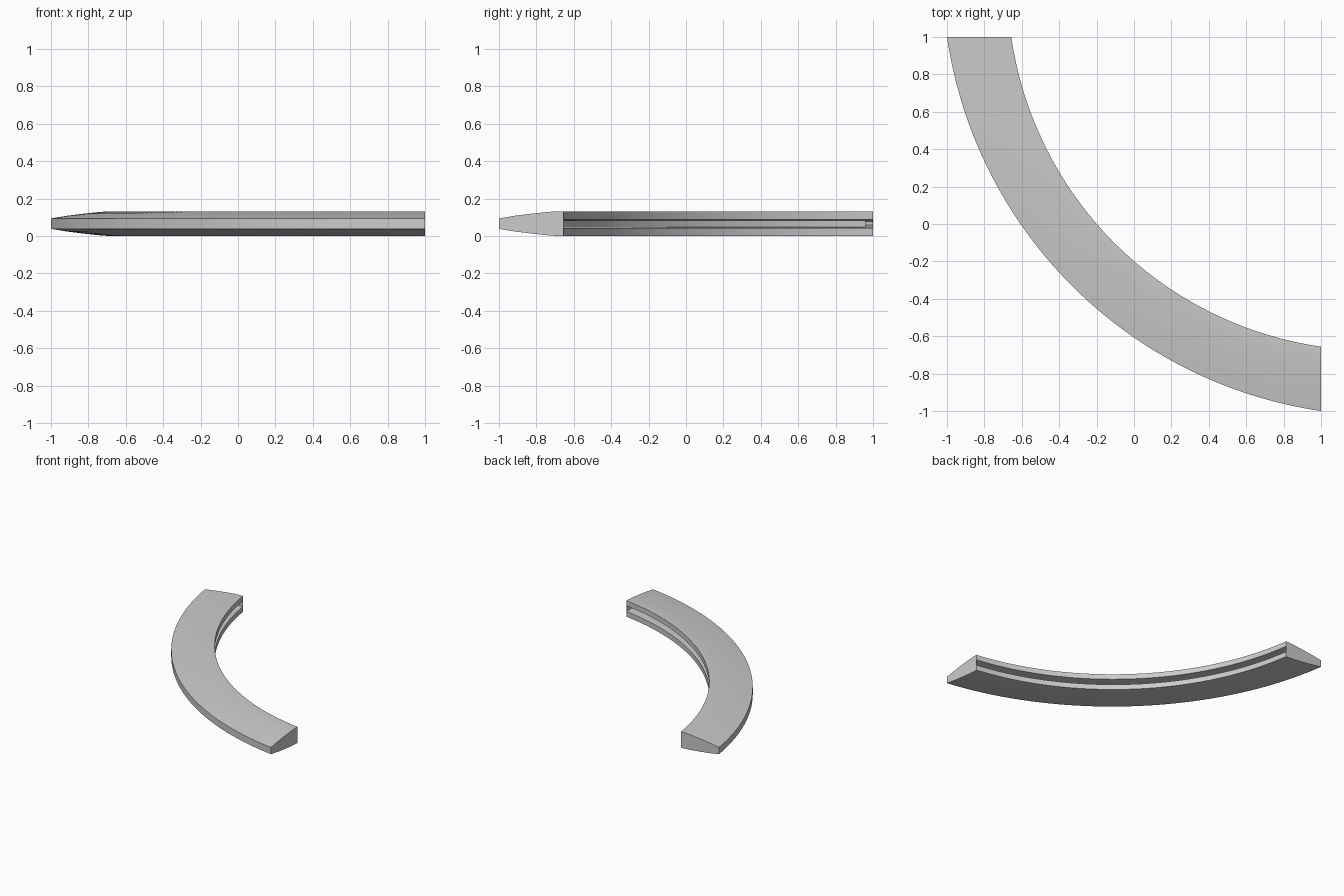
import bpy, bmesh, math

if "Cube" in bpy.data.objects:
    bpy.data.objects.remove(bpy.data.objects["Cube"])

MID = 0.066      # half height of the whole strip
STEPS = 64


def arc_point(t, f, y_end=1.0):
    """t: 0 outer edge .. 1 inner edge; f: 0 at the y end .. 1 at the x end."""
    c = 1.344 + (1.28 - 1.344) * t
    r = 2.369 + (1.956 - 2.369) * t
    a0 = math.pi + math.asin((c - y_end) / r)
    a1 = 1.5 * math.pi - math.asin((c - 1.0) / r)
    a = a0 + (a1 - a0) * f
    return c + r * math.cos(a), c + r * math.sin(a)


def sweep(name, profile, y_end=1.0):
    """Sweep a closed (t, height) profile along the arc, ends cut square to the axes."""
    bm = bmesh.new()
    rings = []
    for i in range(STEPS + 1):
        ring = []
        for t, h in profile:
            x, y = arc_point(t, i / STEPS, y_end)
            ring.append(bm.verts.new((x, y, MID + h)))
        rings.append(ring)
    n = len(profile)
    for a, b in zip(rings, rings[1:]):
        for k in range(n):
            bm.faces.new((a[k], a[(k + 1) % n], b[(k + 1) % n], b[k]))
    caps = [bm.faces.new(rings[0]), bm.faces.new(rings[-1])]
    bmesh.ops.triangulate(bm, faces=caps)
    bmesh.ops.recalc_face_normals(bm, faces=bm.faces)
    me = bpy.data.meshes.new(name)
    bm.to_mesh(me)
    bm.free()
    ob = bpy.data.objects.new(name, me)
    bpy.context.collection.objects.link(ob)
    bpy.ops.object.select_all(action='DESELECT')
    ob.select_set(True)
    bpy.context.view_layer.objects.active = ob
    bpy.ops.object.shade_smooth_by_angle(angle=math.radians(20))
    return ob


# Curved body: tapered lips around a deep wedge groove on the inner side
upper = [(0, 0.028), (0.25, 0.042), (0.5, 0.053), (0.75, 0.062), (0.9, 0.066),
         (1, 0.066), (1, 0.023), (0.06, 0.008)]
lower = [(t, -h) for t, h in reversed(upper)]
sweep("curved_body", upper + lower)

# Strip seated inside the groove, stopping short of the y end
sweep("groove_strip", [(0.58, 0.016), (0.70, 0.017), (0.70, -0.017), (0.58, -0.016)], 0.96)
